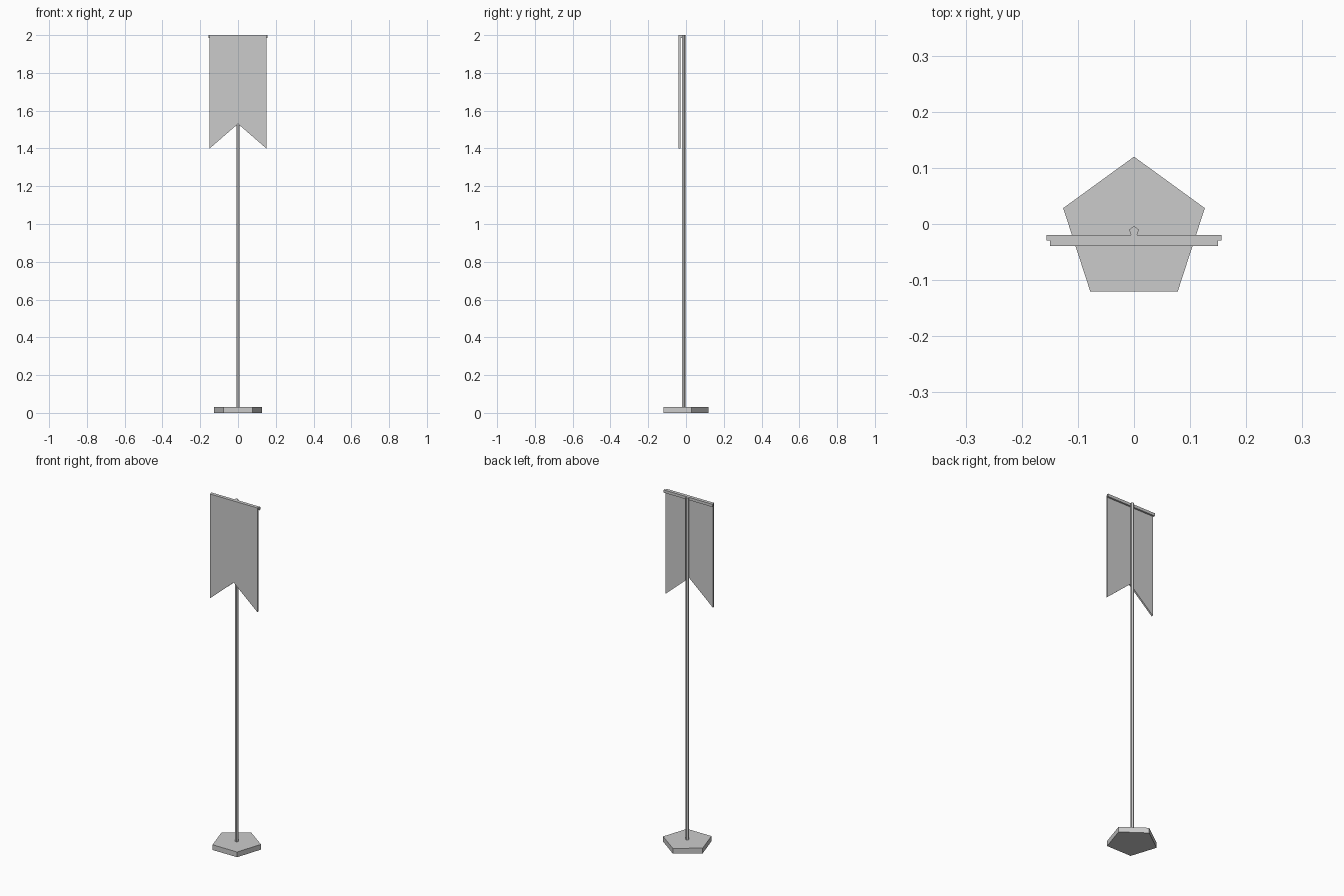
import bpy, bmesh
from math import pi, sin, cos
from mathutils import Vector

if "Cube" in bpy.data.objects:
    bpy.data.objects.remove(bpy.data.objects["Cube"])

CY = -0.0127  # shared centre of pole and base


def prism(name, profile, offset):
    """Extrude a closed planar profile along an offset vector."""
    bm = bmesh.new()
    face = bm.faces.new([bm.verts.new(p) for p in profile])
    ext = bmesh.ops.extrude_face_region(bm, geom=[face], use_keep_orig=True)
    verts = [g for g in ext["geom"] if isinstance(g, bmesh.types.BMVert)]
    bmesh.ops.translate(bm, verts=verts, vec=Vector(offset))
    bmesh.ops.recalc_face_normals(bm, faces=bm.faces)
    mesh = bpy.data.meshes.new(name)
    bm.to_mesh(mesh)
    bm.free()
    obj = bpy.data.objects.new(name, mesh)
    bpy.context.collection.objects.link(obj)
    return obj


def pentagon(radius):
    angles = [pi / 2 + i * 2 * pi / 5 for i in range(5)]
    return [(radius * cos(a), radius * sin(a)) for a in angles]


# Pentagonal foot and slim five-sided pole
prism("base", [(x, CY + y, 0) for x, y in pentagon(0.1327)], (0, 0, 0.03))
prism("pole", [(x, CY + y, 0.03) for x, y in pentagon(0.009)], (0, 0, 1.97))

# Crossbar in front of the pole
bar = [(-0.156, -0.0295, 1.984), (-0.156, -0.0195, 1.984),
       (-0.156, -0.0195, 2.0), (-0.156, -0.0295, 2.0)]
prism("crossbar", bar, (0.312, 0, 0))

# Swallow-tailed banner hanging from the crossbar
banner = [(-0.15, 2.0), (0.15, 2.0), (0.15, 1.4), (0, 1.53), (-0.15, 1.4)]
prism("banner", [(x, -0.039, z) for x, z in banner], (0, 0.0095, 0))
